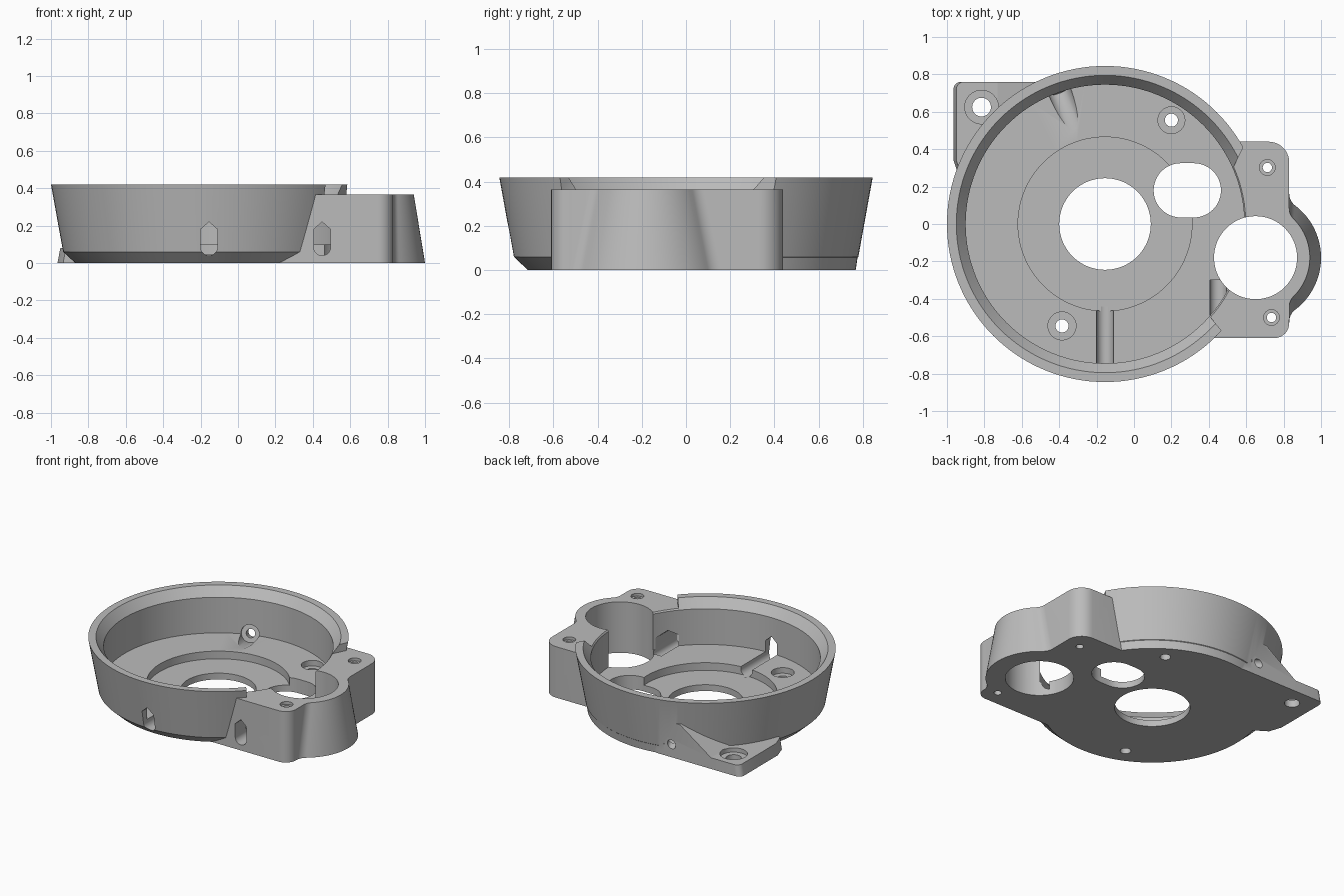
import bpy, bmesh
from math import cos, sin, radians, degrees, atan2, sqrt
from mathutils import Matrix, Vector

if "Cube" in bpy.data.objects:
    bpy.data.objects.remove(bpy.data.objects["Cube"])

BOWL = (-0.155, 0.0)
MOTOR = (0.65, -0.18)
FLOOR, RECESS, DECK, RIM = 0.10, 0.045, 0.365, 0.42

grey = bpy.data.materials.new("grey plastic")
grey.use_nodes = True
colour = (0.5, 0.5, 0.5, 1)
grey.diffuse_color = colour
grey.node_tree.nodes["Principled BSDF"].inputs["Base Color"].default_value = colour


def arc(c, r, a0, a1, n):
    """Points on an arc, angles in degrees, both ends included."""
    steps = [radians(a0 + (a1 - a0) * i / n) for i in range(n + 1)]
    return [(c[0] + r * cos(a), c[1] + r * sin(a)) for a in steps]


def circle(c, r, n=64):
    return arc(c, r, 0, 360, n)[:-1]


def loft(name, levels, matrix=Matrix()):
    """Closed solid through (outline, height) levels."""
    bm = bmesh.new()
    rings = [[bm.verts.new((x, y, z)) for x, y in pts] for pts, z in levels]
    for low, high in zip(rings, rings[1:]):
        for i in range(len(low)):
            j = (i + 1) % len(low)
            bm.faces.new((low[i], low[j], high[j], high[i]))
    bm.faces.new(rings[0][::-1])
    bm.faces.new(rings[-1])
    bm.transform(matrix)
    bmesh.ops.recalc_face_normals(bm, faces=bm.faces)
    mesh = bpy.data.meshes.new(name)
    bm.to_mesh(mesh)
    bm.free()
    mesh.materials.append(grey)
    obj = bpy.data.objects.new(name, mesh)
    bpy.context.collection.objects.link(obj)
    return obj


def lathe(name, c, profile, n=64):
    return loft(name, [(circle(c, r, n), z) for r, z in profile])


def teardrop(name, x, y0, y1):
    """Horizontal hole with a round bottom and a pointed roof."""
    outline = arc((x, 0.085), 0.045, 180, 360, 16)
    outline += [(x + 0.045, 0.18), (x, 0.22), (x - 0.045, 0.18)]
    upright = Matrix(((1, 0, 0, 0), (0, 0, 1, 0), (0, 1, 0, 0), (0, 0, 0, 1)))
    return loft(name, [(outline, y0), (outline, y1)], upright)


def block_outline(bulge, side=0.83, fillet=0.08):
    """Motor block plan: rounded corners and a bulge blended in by fillets."""
    dx, reach = side + fillet - MOTOR[0], bulge + fillet
    dy = sqrt(reach ** 2 - dx ** 2)
    turn = degrees(atan2(dy, dx))
    pts = [(0.15, -0.61)]
    pts += arc((side - 0.08, -0.53), 0.08, -90, 0, 10)
    pts += arc((side + fillet, MOTOR[1] - dy), fillet, 180, 180 - turn, 10)[1:]
    pts += arc(MOTOR, bulge, -turn, turn, 40)[1:]
    pts += arc((side + fillet, MOTOR[1] + dy), fillet, 180 + turn, 180, 10)[1:]
    pts += arc((side - 0.11, 0.33), 0.11, 0, 90, 10)
    return pts + [(0.3, 0.44)]


def flange_outline(grow):
    corner = arc((-0.91 - grow, 0.72), 0.04, 180, 90, 8)
    return [(-0.7, 0.1), (-0.92 - grow, 0.25), (-0.95 - grow, 0.34)] + corner + [
        (-0.3, 0.76), (-0.1, 0.72), (-0.3, 0.3)]


# Tapered bowl with a chamfered foot
housing = lathe("gear_housing", BOWL, [(0.715, 0), (0.78, 0.06), (0.845, RIM)], 128)

# Plain foot at the back, motor block, corner flange and its gusset
back_foot = [(arc(BOWL, r, 20, 160, 64), z) for r, z in ((0.768, 0), (0.79, 0.15))]
gusset = [(-0.73, 0), (-0.73, 0.08), (-0.485, 0.25), (-0.36, 0.25), (-0.36, 0)]
upright = Matrix(((1, 0, 0, 0), (0, 0, 1, 0), (0, 1, 0, 0), (0, 0, 0, 1)))
added = [
    loft("back_foot", back_foot),
    loft("motor_block", [(block_outline(0.35), 0), (block_outline(0.29), DECK)]),
    loft("corner_flange", [(flange_outline(0.015), 0), (flange_outline(0), 0.08)]),
    loft("flange_gusset", [(gusset, 0.55), (gusset, 0.76)], upright),
]

# Bowl cavity, floor recess and large openings
slot = arc((0.32, 0.18), 0.145, -90, 90, 24) + arc((0.25, 0.18), 0.145, 90, 270, 24)
notch = [(0.25, 0), (0.41, -0.5), (0.55, -0.67), (1.1, -0.7),
         (1.1, 0.5), (0.63, 0.5), (0.53, 0.3)]
cuts = [
    lathe("cavity_cutter", BOWL, [(0.745, FLOOR), (0.745, 0.355), (0.795, RIM), (0.795, 0.6)], 128),
    lathe("recess_cutter", BOWL, [(0.465, RECESS), (0.465, 0.2)], 96),
    lathe("shaft_cutter", BOWL, [(0.245, -0.1), (0.245, 0.2)]),
    lathe("motor_cutter", MOTOR, [(0.222, -0.1), (0.222, 0.6)]),
    loft("slot_cutter", [(slot, -0.1), (slot, 0.2)]),
    loft("rim_notch_cutter", [(notch, DECK), (notch, 0.6)]),
    teardrop("front_slot_cutter", BOWL[0], -1, -0.44),
    teardrop("motor_slot_cutter", 0.45, -0.9, -0.3),
]

# Screw holes: centre, hole radius, head radius, seat height, top of head cut
screws = [((0.2, 0.555), 0.035, 0.072, 0.06, 0.2),
          ((-0.385, -0.545), 0.035, 0.075, 0.06, 0.2),
          ((-0.815, 0.625), 0.05, 0.09, 0.05, 0.2),
          ((0.713, 0.302), 0.025, 0.042, 0.345, 0.5),
          ((0.735, -0.5), 0.025, 0.042, 0.345, 0.5)]
for c, r, head, seat, top in screws:
    cuts.append(lathe("screw_cutter", c, [(r, -0.1), (r, seat), (head, seat), (head, top)], 32))

# Slanted screw passage through the back wall
axis = Vector((-0.364, 0.93, -0.26)).normalized()
place = Matrix.Translation((-0.4, 0.715, 0.105)) @ axis.to_track_quat('Z', 'Y').to_matrix().to_4x4()
stepped = [(0.062, -0.4), (0.062, 0), (0.03, 0), (0.03, 0.3)]
cuts.append(loft("slanted_cutter", [(circle((0, 0), r, 32), z) for r, z in stepped], place))

# Join the solids, then cut them
for kind, tools in (('UNION', added), ('DIFFERENCE', cuts)):
    for tool in tools:
        mod = housing.modifiers.new(tool.name, 'BOOLEAN')
        mod.operation, mod.object, mod.solver = kind, tool, 'EXACT'
graph = bpy.context.evaluated_depsgraph_get()
result = bpy.data.meshes.new_from_object(housing.evaluated_get(graph))
housing.modifiers.clear()
housing.data = result
for tool in added + cuts:
    bpy.data.objects.remove(tool)

bpy.ops.object.select_all(action='DESELECT')
housing.select_set(True)
bpy.context.view_layer.objects.active = housing
bpy.ops.object.shade_smooth_by_angle(angle=radians(25))
